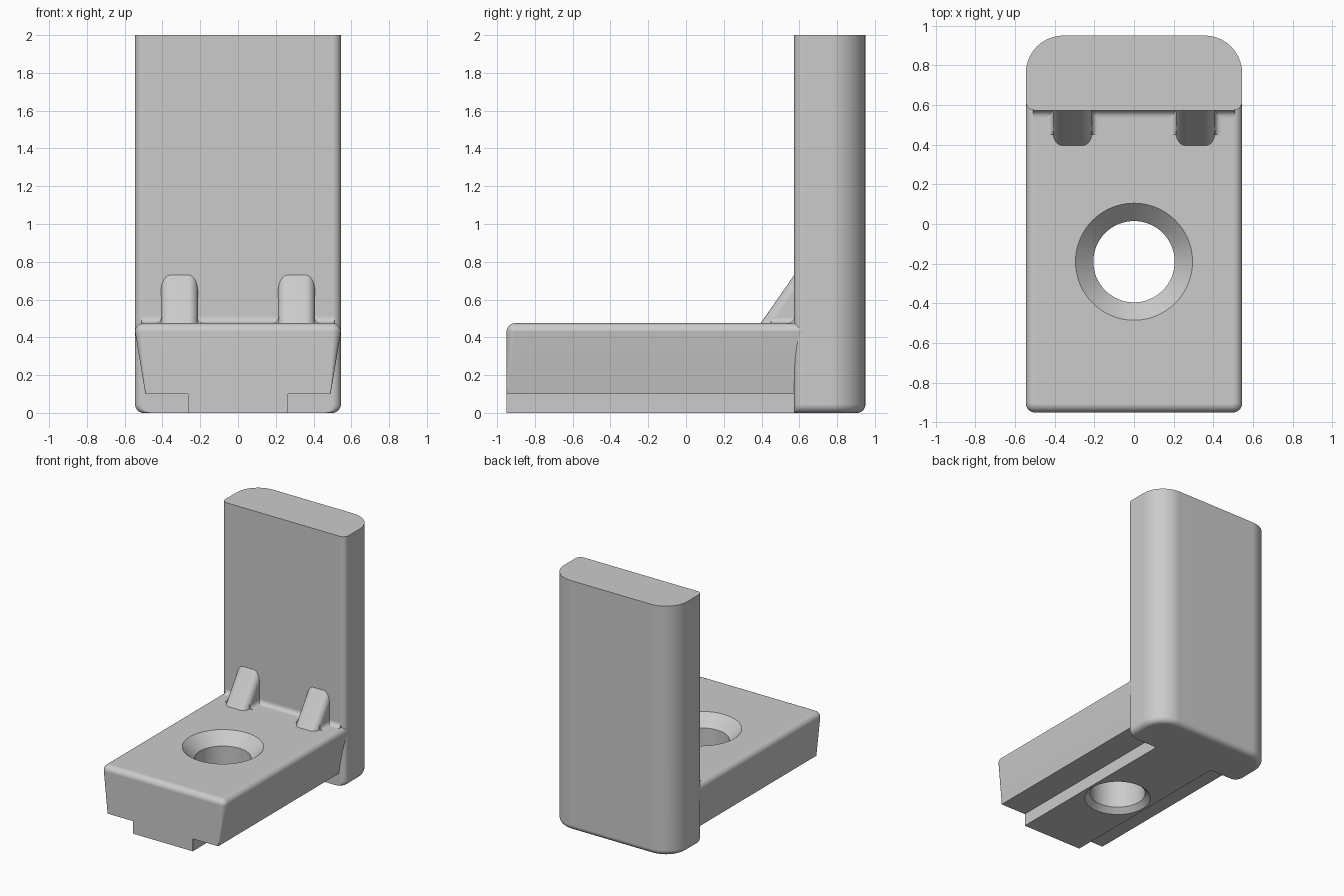
import bpy, bmesh
from math import sin, cos, pi
from mathutils import Vector

cube = bpy.data.objects.get("Cube")
if cube:
    bpy.data.objects.remove(cube, do_unlink=True)

grey = bpy.data.materials.new("plain_grey")
grey.use_nodes = True
colour = (0.6, 0.6, 0.6, 1)
grey.diffuse_color = colour
grey.node_tree.nodes["Principled BSDF"].inputs["Base Color"].default_value = colour
parts = []


def make(name, bm):
    bmesh.ops.recalc_face_normals(bm, faces=bm.faces)
    mesh = bpy.data.meshes.new(name)
    bm.to_mesh(mesh)
    bm.free()
    mesh.materials.append(grey)
    ob = bpy.data.objects.new(name, mesh)
    bpy.context.collection.objects.link(ob)
    parts.append(ob)
    return ob


def loft(name, rings):
    """Closed skin through rings of equal point count, capped at both ends."""
    bm = bmesh.new()
    loops = [[bm.verts.new(p) for p in ring] for ring in rings]
    n = len(loops[0])
    for low, high in zip(loops, loops[1:]):
        for i in range(n):
            j = (i + 1) % n
            bm.faces.new((low[i], low[j], high[j], high[i]))
    bm.faces.new(loops[0])
    bm.faces.new(loops[-1])
    return make(name, bm)


def outline(half, front, back, r_front, r_back, z, n=10):
    """Rounded rectangle with separate front and back corner radii."""
    pts = []
    corners = ((half, back, r_back), (-half, back, r_back),
               (-half, front, r_front), (half, front, r_front))
    for k, (x, y, r) in enumerate(corners):
        cx = x - r if x > 0 else x + r
        cy = y - r if y == back else y + r
        for i in range(n + 1):
            a = (k + i / n) * pi / 2
            pts.append((cx + r * cos(a), cy + r * sin(a), z))
    return pts


def cove(name, start, end, a, b, r, n=8):
    """Concave fillet filling the corner between directions a and b."""
    a, b = Vector(a), Vector(b)
    section = [-0.01 * (a + b), a * r - 0.01 * b]
    for i in range(n + 1):
        t = i / n * pi / 2
        section.append(a * r * (1 - sin(t)) + b * r * (1 - cos(t)))
    section.append(b * r - 0.01 * a)
    loft(name, [[Vector(p) + s for s in section] for p in (start, end)])


# Upright plate, with side and back edges rounded at the foot
rings = []
for i in range(9):
    t = i / 8 * pi / 2
    d = 0.045 * (1 - sin(t))
    rings.append(outline(0.545 - d, 0.573, 0.95 - d, 0.045, 0.19 - d, 0.045 * (1 - cos(t))))
rings.append(outline(0.545, 0.573, 0.95, 0.045, 0.19, 2))
loft("upright_plate", rings)

# Base block: flared sides, rounded top rim, front corners fading to sharp
TOP, RIM = 0.475, 0.045
rings = [outline(0.49, -0.95, 0.65, 0.003, 0.003, 0.1)]
for i in range(9):
    t = i / 8 * pi / 2
    d = RIM * (1 - cos(t))
    rings.append(outline(0.545 - d, -0.95 + d, 0.65, 0.047 - d, 0.003,
                         TOP - RIM + RIM * sin(t)))
base = loft("base_block", rings)

# Locating rail beneath the base
rail = loft("base_rail", [outline(0.265, -0.95, 0.65, 0.001, 0.001, z, 1) for z in (0, 0.1)])

# Bolt hole, countersunk above and lightly chamfered below
profile = ((0.265, -0.02), (0.245, 0), (0.205, 0.04), (0.205, 0.385),
           (0.295, TOP), (0.315, TOP + 0.02))
SIDES = 64
cutter = loft("hole_cutter", [[(r * cos(i * 2 * pi / SIDES), -0.19 + r * sin(i * 2 * pi / SIDES), z)
                               for i in range(SIDES)] for r, z in profile])
cutter.hide_render = True
for ob in (base, rail):
    mod = ob.modifiers.new("hole", 'BOOLEAN')
    mod.object = cutter
    mod.operation = 'DIFFERENCE'
    mod.solver = 'EXACT'
    bpy.context.view_layer.objects.active = ob
    bpy.ops.object.modifier_apply(modifier=mod.name)
parts.remove(cutter)
bpy.data.objects.remove(cutter, do_unlink=True)

# Pair of sloping ribs with rounded long edges, and fillets along their feet
for side, s in (("left", 1), ("right", -1)):
    mid, half = 0.31 * s, 0.098
    bm = bmesh.new()
    ends = [[bm.verts.new((mid + dx, y, z)) for y, z in
             ((0.374, 0.445), (0.62, 0.797), (0.62, 0.445))] for dx in (-half, half)]
    for tri in ends:
        bm.faces.new(tri)
    for i in range(3):
        j = (i + 1) % 3
        bm.faces.new((ends[0][i], ends[0][j], ends[1][j], ends[1][i]))
    slopes = [bm.edges.get((tri[0], tri[1])) for tri in ends]
    bmesh.ops.bevel(bm, geom=slopes, offset=0.05, segments=6, profile=0.5, affect='EDGES')
    make(side + "_rib", bm)
    for edge, e in (("outer", s), ("inner", -s)):
        x = mid + e * half
        cove(f"{side}_rib_{edge}_fillet", (x, 0.45, TOP), (x, 0.58, TOP),
             (e, 0, 0), (0, 0, 1), 0.03)

# Fillet where the base meets the plate
cove("plate_fillet", (-0.51, 0.573, TOP), (0.51, 0.573, TOP), (0, -1, 0), (0, 0, 1), 0.035)

# Smooth the rounds and keep the hard edges
bpy.ops.object.select_all(action='DESELECT')
for ob in parts:
    ob.select_set(True)
bpy.context.view_layer.objects.active = base
bpy.ops.object.shade_smooth_by_angle(angle=0.5)
for ob in parts:
    ob.modifiers.new("clean_shading", 'WEIGHTED_NORMAL').keep_sharp = True
